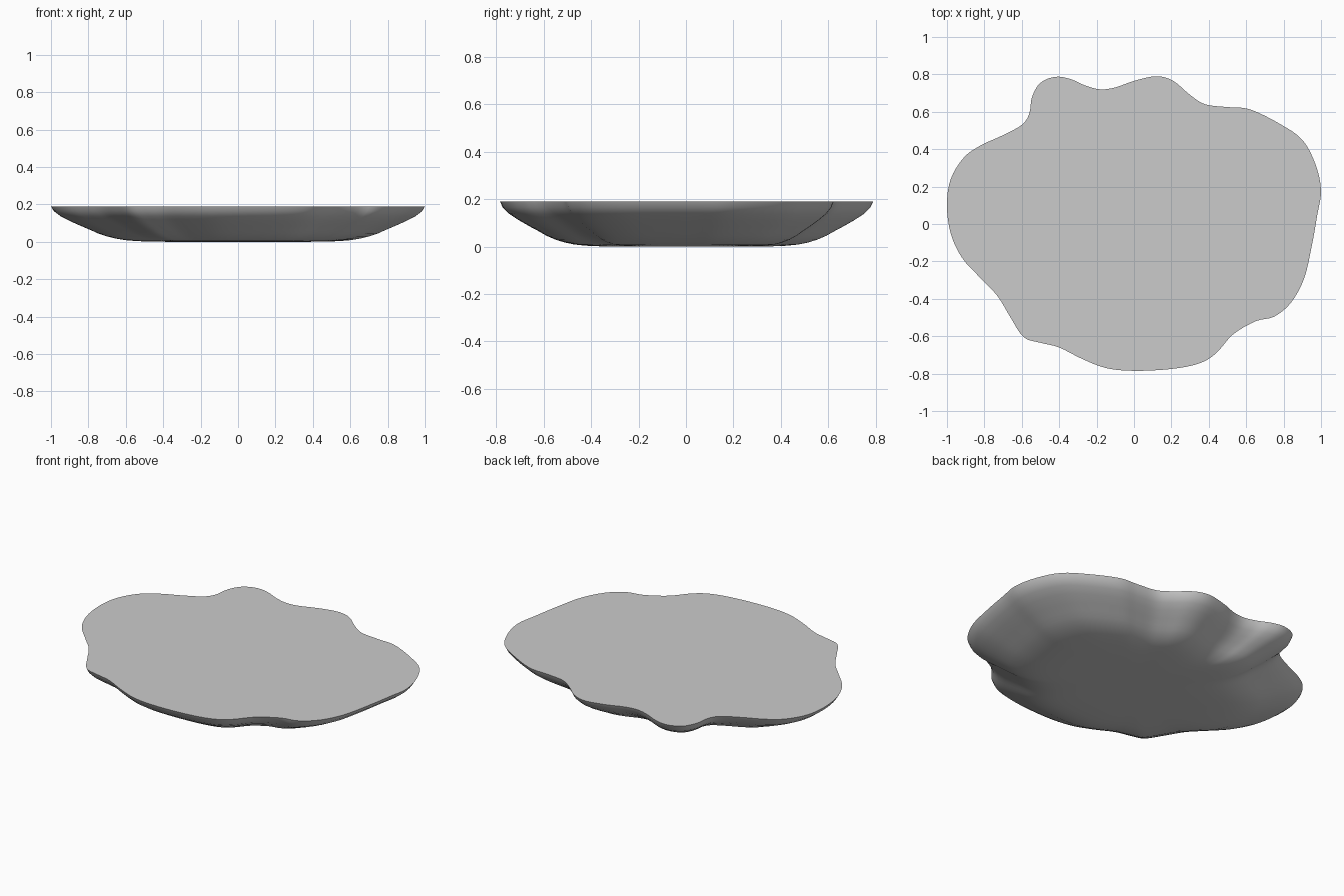
import bpy, bmesh, math
from mathutils import Vector

if "Cube" in bpy.data.objects:
    bpy.data.objects.remove(bpy.data.objects["Cube"])

# Rim outline, counter-clockwise from the right
OUTLINE = [
    (1.0, .18), (.97, .32), (.90, .45), (.78, .535), (.62, .613), (.5, .625),
    (.38, .64), (.30, .69), (.21, .765), (.12, .79), (0, .765), (-.1, .73),
    (-.18, .72), (-.26, .74), (-.34, .775), (-.42, .787), (-.5, .755),
    (-.545, .68), (-.56, .59), (-.60, .53), (-.7, .475), (-.82, .42),
    (-.91, .355), (-.98, .24), (-1.0, .1), (-.98, -.05), (-.92, -.18),
    (-.82, -.29), (-.73, -.385), (-.66, -.5), (-.59, -.605), (-.5, -.635),
    (-.4, -.66), (-.28, -.72), (-.15, -.77), (0, -.785), (.2, -.775),
    (.35, -.745), (.44, -.69), (.53, -.59), (.65, -.52), (.75, -.495),
    (.84, -.42), (.91, -.29), (.95, -.12), (.98, .05)]

# Side profile: outline scale and height, rim to base
PROFILE = [(1, .19), (.985, .165), (.95, .138), (.9, .112), (.84, .085),
           (.79, .064), (.75, .046), (.70, .029), (.65, .017), (.60, .009),
           (.54, .004), (.45, .001), (.3, 0)]


def smooth_loop(points, steps=4):
    """Closed Catmull-Rom curve through the points."""
    p = [Vector(q) for q in points]
    n, out = len(p), []
    for i in range(n):
        a, b, c, d = p[i - 1], p[i], p[(i + 1) % n], p[(i + 2) % n]
        for k in range(steps):
            t = k / steps
            out.append(0.5 * (2 * b + (c - a) * t
                              + (2 * a - 5 * b + 4 * c - d) * t * t
                              + (3 * b - a - 3 * c + d) * t ** 3))
    return out


# Blob-shaped slab: rings shrinking downwards, flat top
loop = smooth_loop(OUTLINE)
n = len(loop)
bm = bmesh.new()
rings = [[bm.verts.new((v.x * s, v.y * s, z)) for v in loop] for s, z in PROFILE]
for upper, lower in zip(rings, rings[1:]):
    for i in range(n):
        j = (i + 1) % n
        bm.faces.new((upper[i], lower[i], lower[j], upper[j]))
bm.faces.new(rings[0])
bm.faces.new(rings[-1][::-1])
bmesh.ops.recalc_face_normals(bm, faces=bm.faces)

mesh = bpy.data.meshes.new("island_slab")
bm.to_mesh(mesh)
bm.free()
slab = bpy.data.objects.new("island_slab", mesh)
bpy.context.collection.objects.link(slab)
bpy.context.view_layer.objects.active = slab
slab.select_set(True)
bpy.ops.object.shade_smooth_by_angle(angle=math.radians(35))
